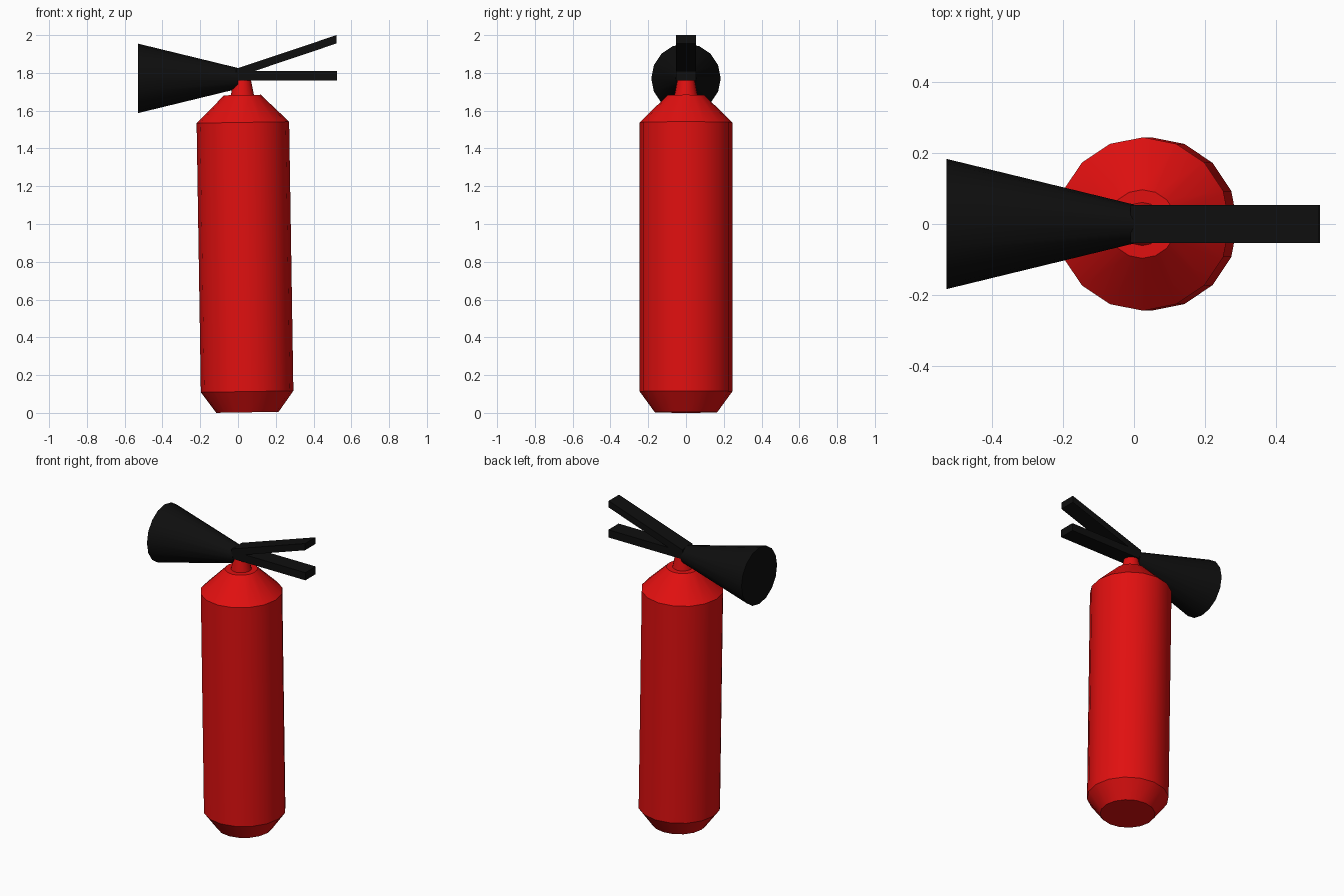
import bpy, bmesh, math
from mathutils import Matrix

if "Cube" in bpy.data.objects:
    bpy.data.objects.remove(bpy.data.objects["Cube"])


def material(name, rgb):
    m = bpy.data.materials.new(name)
    m.diffuse_color = (*rgb, 1)
    m.use_nodes = True
    m.node_tree.nodes["Principled BSDF"].inputs["Base Color"].default_value = m.diffuse_color
    return m


RED = material("red paint", (0.75, 0.005, 0.005))
BLACK = material("black plastic", (0.0045, 0.0045, 0.0045))


def finish(bm, name, mat, smooth):
    bmesh.ops.recalc_face_normals(bm, faces=bm.faces)
    mesh = bpy.data.meshes.new(name)
    bm.to_mesh(mesh)
    bm.free()
    mesh.materials.append(mat)
    ob = bpy.data.objects.new(name, mesh)
    bpy.context.collection.objects.link(ob)
    if smooth:
        bpy.ops.object.select_all(action='DESELECT')
        ob.select_set(True)
        bpy.context.view_layer.objects.active = ob
        bpy.ops.object.shade_smooth_by_angle(angle=math.radians(30))
    return ob


def lathe(name, profile, mat, matrix, sides=16):
    """Capped solid of revolution from (radius, height) pairs."""
    bm = bmesh.new()
    rings = [[bm.verts.new((r * math.cos(2 * math.pi * i / sides),
                            r * math.sin(2 * math.pi * i / sides), z))
              for i in range(sides)] for r, z in profile]
    for a, b in zip(rings, rings[1:]):
        for i in range(sides):
            j = (i + 1) % sides
            bm.faces.new((a[i], a[j], b[j], b[i]))
    bm.faces.new(rings[0])
    bm.faces.new(rings[-1])
    bm.transform(matrix)
    return finish(bm, name, mat, True)


def bar(name, side_profile, half_width):
    """Side outline in x, z extruded across y."""
    bm = bmesh.new()
    face = bm.faces.new([bm.verts.new((x, -half_width, z)) for x, z in side_profile])
    ext = bmesh.ops.extrude_face_region(bm, geom=[face])
    verts = [v for v in ext["geom"] if isinstance(v, bmesh.types.BMVert)]
    bmesh.ops.translate(bm, verts=verts, vec=(0, 2 * half_width, 0))
    return finish(bm, name, BLACK, False)


# Slightly leaning tank and neck share one axis
lean = Matrix.Translation((0.05, 0, 0.003)) @ Matrix.Rotation(-0.0158, 4, 'Y')
lathe("tank", [(0.165, 0), (0.245, 0.11), (0.245, 1.535), (0.097, 1.68)], RED, lean)
lathe("neck", [(0.062, 1.675), (0.045, 1.765)], RED, lean)

# Discharge horn pointing to the left
to_left = Matrix.Translation((0, 0, 1.771)) @ Matrix.Rotation(-math.pi / 2, 4, 'Y')
lathe("horn", [(0.055, 0.0), (0.184, 0.53)], BLACK, to_left)

# Carry handle and raised squeeze lever
bar("carry_handle", [(-0.01, 1.76), (0.525, 1.76), (0.525, 1.81), (-0.01, 1.81)], 0.053)
bar("squeeze_lever", [(-0.01, 1.777), (0.522, 1.956), (0.522, 2.0), (-0.01, 1.822)], 0.053)
